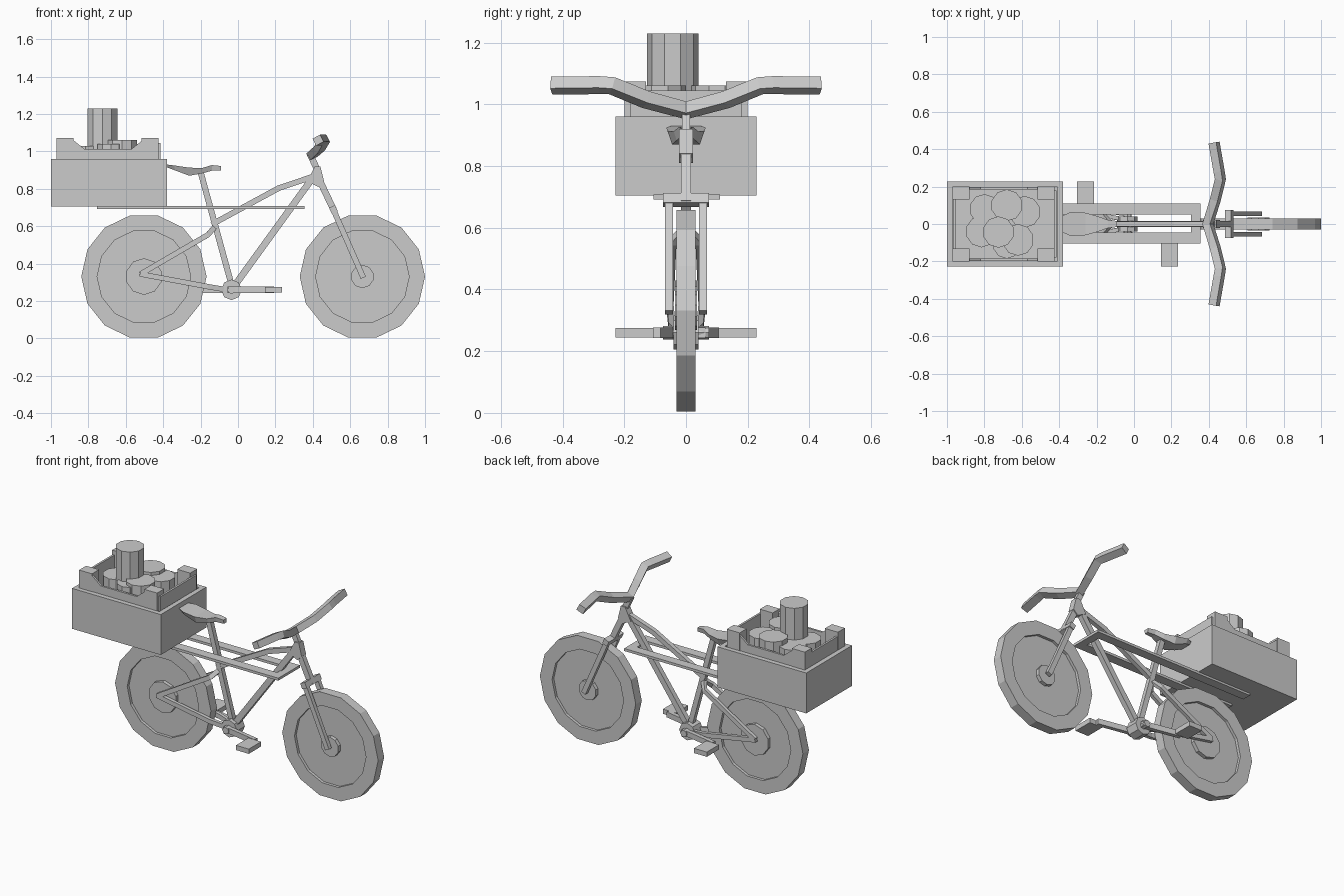
import bpy, bmesh, math
from mathutils import Vector, Matrix

if "Cube" in bpy.data.objects:
    bpy.data.objects.remove(bpy.data.objects["Cube"])


def finish(name, bm):
    bmesh.ops.recalc_face_normals(bm, faces=bm.faces)
    me = bpy.data.meshes.new(name)
    bm.to_mesh(me)
    bm.free()
    ob = bpy.data.objects.new(name, me)
    bpy.context.collection.objects.link(ob)
    return ob


def box(name, x, y, z):
    bm = bmesh.new()
    bmesh.ops.create_cube(bm, size=1)
    for v in bm.verts:
        v.co = Vector([(a + b) / 2 + c * (b - a) for (a, b), c in zip((x, y, z), v.co)])
    return finish(name, bm)


def cylinder(name, loc, r, depth, sides, along_y=False):
    bm = bmesh.new()
    m = Matrix.Translation(loc)
    if along_y:
        m = m @ Matrix.Rotation(math.pi / 2, 4, 'X')
    bmesh.ops.create_cone(bm, cap_ends=True, segments=sides, radius1=r, radius2=r, depth=depth, matrix=m)
    return finish(name, bm)


def skin(name, rings):
    """Join equal-length vertex rings into a capped solid."""
    bm = bmesh.new()
    loops = [[bm.verts.new(p) for p in ring] for ring in rings]
    n = len(loops[0])
    for a, b in zip(loops, loops[1:]):
        for i in range(n):
            bm.faces.new((a[i], a[(i + 1) % n], b[(i + 1) % n], b[i]))
    bm.faces.new(loops[0])
    bm.faces.new(loops[-1])
    return finish(name, bm)


def bar(name, pts, w, d, side=(0, 1, 0)):
    """Square tube along a path; d is its size along the side axis."""
    pts = [Vector(p) for p in pts]
    rings = []
    for i, p in enumerate(pts):
        t = (pts[min(i + 1, len(pts) - 1)] - pts[max(i - 1, 0)]).normalized()
        s = Vector(side)
        s = (s - t * s.dot(t)).normalized() * d / 2
        u = t.cross(s).normalized() * w / 2
        rings.append([p + s + u, p - s + u, p - s - u, p + s - u])
    return skin(name, rings)


def prism(name, outline, y0, y1):
    return skin(name, [[(x, y, z) for x, z in outline] for y in (y0, y1)])


# Wheels: tyre, recessed disc and hub
def wheel(name, x, hub_r):
    rings = []
    for r, y in ((0.25, -0.012), (0.25, -0.03), (0.335, -0.03), (0.335, 0.03), (0.25, 0.03), (0.25, 0.012)):
        rings.append([(x + r * math.cos(i * math.tau / 14), y, 0.331 + r * math.sin(i * math.tau / 14))
                      for i in range(14)])
    skin(name, rings)
    cylinder(name + "_hub", (x, 0, 0.331), hub_r, 0.07, 10, True)


wheel("rear_wheel", -0.503, 0.098)
wheel("front_wheel", 0.665, 0.062)

# Frame tubes
bar("seat_tube", [(-0.03, 0, 0.27), (-0.2, 0, 0.89)], 0.032, 0.03)
bar("down_tube", [(-0.02, 0, 0.28), (0.4, 0, 0.86)], 0.036, 0.032)
bar("top_tube", [(-0.14, 0, 0.61), (0.22, 0, 0.805), (0.4, 0, 0.865)], 0.03, 0.028)
prism("head_tube", [(0.37, 0.84), (0.41, 0.92), (0.44, 0.92), (0.46, 0.84), (0.43, 0.81)], -0.022, 0.022)
bar("steerer", [(0.42, 0, 0.88), (0.515, 0, 0.68)], 0.035, 0.032)
bar("fork_crown", [(0.51, -0.075, 0.69), (0.51, 0.075, 0.69)], 0.035, 0.035, (0.4, 0, -0.9))
for side, s in (("right", -1), ("left", 1)):
    bar(side + "_fork_leg", [(0.505, s * 0.055, 0.7), (0.67, s * 0.055, 0.325)], 0.03, 0.026)
    bar(side + "_seat_stay", [(-0.52, s * 0.052, 0.345), (-0.16, s * 0.042, 0.555), (-0.13, s * 0.008, 0.59)],
        0.028, 0.022)
    bar(side + "_chain_stay", [(-0.525, s * 0.052, 0.345), (-0.16, s * 0.045, 0.277), (-0.03, s * 0.02, 0.255)],
        0.028, 0.022)

# Bottom bracket, cranks and pedals
cylinder("bottom_bracket", (-0.035, 0, 0.26), 0.055, 0.08, 8, True)
cylinder("crank_axle", (-0.035, 0, 0.26), 0.022, 0.15, 8, True)
for side, s, out in (("right", -1, 1), ("left", 1, -1)):
    tip = -0.035 + out * 0.225
    bar(side + "_crank", [(-0.035 - out * 0.02, s * 0.05, 0.26), (-0.035 + out * 0.05, s * 0.06, 0.26),
                          (tip, s * 0.095, 0.26)], 0.034, 0.025)
    box(side + "_pedal", (tip - 0.045, tip + 0.045), sorted((s * 0.105, s * 0.228)), (0.245, 0.275))

# Stem and handlebar
bar("stem", [(0.425, 0, 0.9), (0.385, 0, 0.985)], 0.034, 0.026)
half = [(0.455, 0.28, 1.062), (0.462, 0.24, 1.06), (0.435, 0.13, 1.015)]
grip = (0.428, 0.435, 1.06)
path = [grip] + half + [(0.395, 0, 0.98)]
path += [(x, -y, z) for x, y, z in reversed(path[:-1])]
bar("handlebar", path, 0.042, 0.046, (1, 0, 0.5))

# Seat: cross sections along x (x, half width, bottom, top)
skin("seat", [[(x, -w, t), (x, w, t), (x, w * 0.75, b), (x, -w * 0.75, b)] for x, w, b, t in (
    (-0.38, 0.045, 0.915, 0.93), (-0.34, 0.064, 0.9, 0.925), (-0.26, 0.06, 0.87, 0.913),
    (-0.19, 0.04, 0.883, 0.912), (-0.14, 0.022, 0.897, 0.927), (-0.09, 0.016, 0.897, 0.922))])

# Carrier rack
box("left_rack_rail", (-0.755, 0.31), (0.052, 0.11), (0.692, 0.708))
box("right_rack_rail", (-0.755, 0.31), (-0.105, -0.045), (0.692, 0.708))
box("rack_front_bar", (0.305, 0.355), (-0.105, 0.11), (0.692, 0.708))

# Crate: floor, walls, posts and inner sides
Y = 0.228
box("crate_floor", (-1, -0.38), (-Y, Y), (0.705, 0.73))
for side, s in (("right", -1), ("left", 1)):
    box(side + "_crate_wall", (-1, -0.38), sorted((s * Y, s * 0.198)), (0.705, 0.96))
    prism(side + "_crate_inner", [(-0.93, 0.73), (-0.93, 1.07), (-0.88, 1.06), (-0.82, 1.012),
                                  (-0.57, 1.012), (-0.51, 1.06), (-0.46, 1.07), (-0.46, 0.73)],
          s * 0.198, s * 0.185)
for end, x0, x1, p in (("rear", -1, -0.97, -0.97), ("front", -0.41, -0.38, -0.515)):
    box(end + "_crate_wall", (x0, x1), (-Y, Y), (0.705, 0.96))
    inner = -0.968 if end == "rear" else -0.428
    box(end + "_crate_inner", (inner, inner + 0.013), (-0.18, 0.18), (0.73, 1.045))
    for side, s in (("right", -1), ("left", 1)):
        box(f"{end}_{side}_crate_post", (p, p + 0.09), sorted((s * 0.2, s * 0.13)), (0.73, 1.073))

# Cargo cylinders
for i, (x, y, r, top) in enumerate([
        (-0.725, -0.043, 0.084, 1.23), (-0.68, 0.1, 0.085, 1.06), (-0.585, 0.065, 0.085, 1.04),
        (-0.8, 0.08, 0.08, 1.03), (-0.815, -0.04, 0.085, 1.03), (-0.62, -0.085, 0.085, 1.06),
        (-0.68, -0.11, 0.075, 1.04)]):
    cylinder(f"cargo_can_{i + 1}", (x, y, (0.73 + top) / 2), r, top - 0.73, 10)
